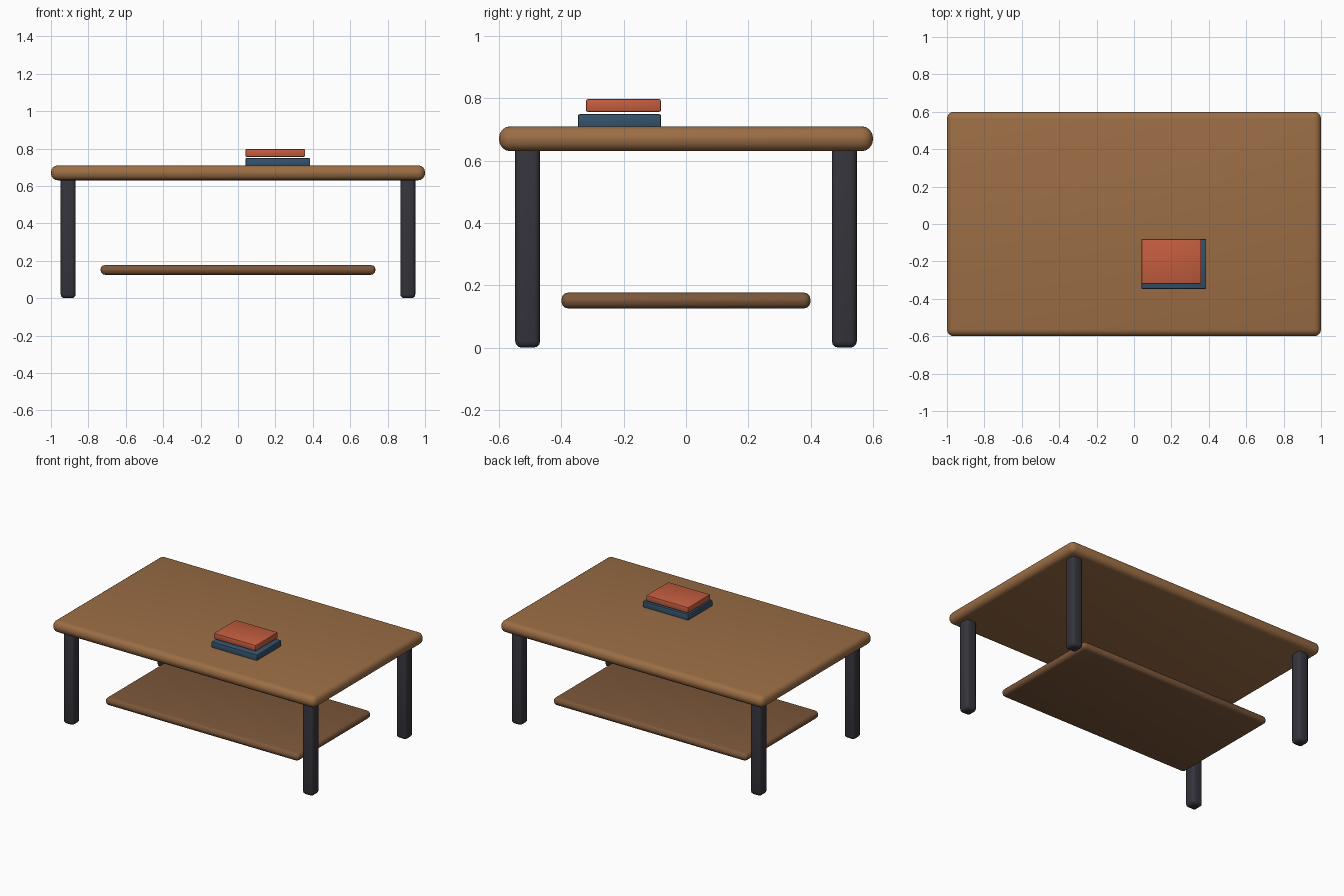
import bpy

if "Cube" in bpy.data.objects:
    bpy.data.objects.remove(bpy.data.objects["Cube"])

def material(name, color):
    m = bpy.data.materials.new(name)
    m.diffuse_color = (*color, 1)
    m.use_nodes = True
    m.node_tree.nodes["Principled BSDF"].inputs["Base Color"].default_value = m.diffuse_color
    return m

wood = material("wood", (0.33, 0.155, 0.06))
dark_wood = material("dark_wood", (0.2, 0.095, 0.042))
metal = material("dark_metal", (0.036, 0.034, 0.045))
blue = material("blue_cover", (0.035, 0.085, 0.15))
red = material("red_cover", (0.55, 0.11, 0.05))

def rounded_box(name, x, y, z, bevel, mat, segments=3):
    """Box from (min, max) ranges with rounded edges."""
    ranges = (x, y, z)
    bpy.ops.mesh.primitive_cube_add(size=1, location=[(a + b) / 2 for a, b in ranges])
    ob = bpy.context.object
    ob.name = name
    ob.scale = [b - a for a, b in ranges]
    bpy.ops.object.transform_apply(location=False, rotation=False, scale=True)
    ob.data.materials.append(mat)
    mod = ob.modifiers.new("rounded_edges", 'BEVEL')
    mod.width = bevel
    mod.segments = segments
    bpy.ops.object.modifier_apply(modifier=mod.name)
    bpy.ops.object.shade_smooth_by_angle()
    return ob

# Table top and lower shelf
rounded_box("table_top", (-1, 1), (-0.6, 0.6), (0.63, 0.71), 0.037, wood, 4)
rounded_box("lower_shelf", (-0.735, 0.735), (-0.4, 0.4), (0.125, 0.177), 0.024, dark_wood)

# Four legs, tops sunk into the table top
for side, sx in (("left", -1), ("right", 1)):
    for end, sy in (("front", -1), ("back", 1)):
        cx, cy = 0.908 * sx, 0.508 * sy
        rounded_box(f"{end}_{side}_leg", (cx - 0.04, cx + 0.04),
                    (cy - 0.04, cy + 0.04), (0, 0.665), 0.02, metal)

# Stacked books
rounded_box("lower_book", (0.04, 0.386), (-0.347, -0.08), (0.7, 0.749), 0.006, blue, 2)
rounded_box("upper_book", (0.04, 0.359), (-0.321, -0.08), (0.756, 0.797), 0.006, red, 2)
